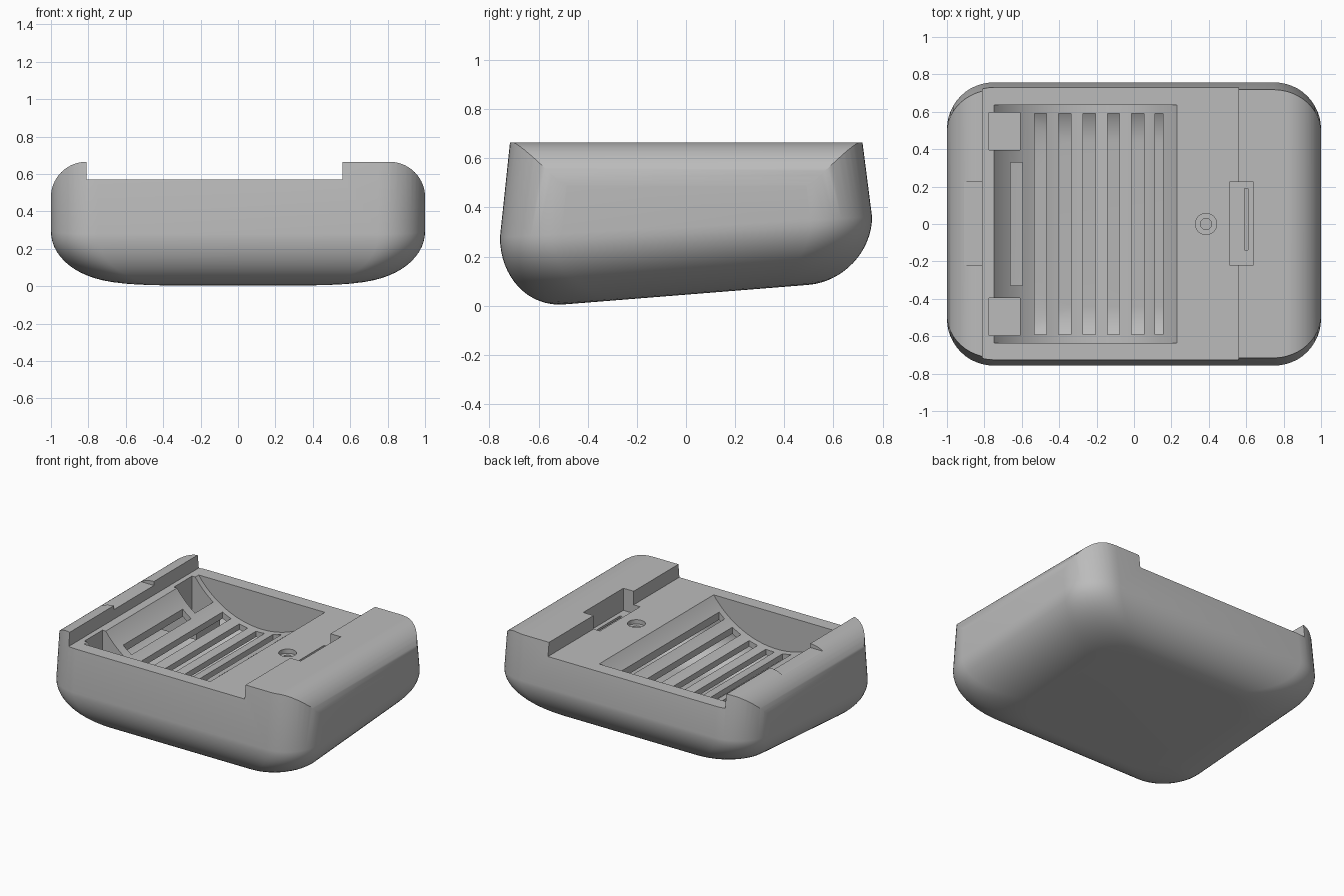
import bpy
import bmesh
from math import sin, cos, pi, radians

old = bpy.data.objects.get("Cube")
if old:
    bpy.data.objects.remove(old, do_unlink=True)

grey = bpy.data.materials.new("plain grey")
grey.use_nodes = True
grey.diffuse_color = (0.5, 0.5, 0.5, 1)
grey.node_tree.nodes["Principled BSDF"].inputs["Base Color"].default_value = (0.5, 0.5, 0.5, 1)


def make(name, bm):
    bmesh.ops.recalc_face_normals(bm, faces=bm.faces)
    mesh = bpy.data.meshes.new(name)
    bm.to_mesh(mesh)
    bm.free()
    mesh.materials.append(grey)
    ob = bpy.data.objects.new(name, mesh)
    bpy.context.collection.objects.link(ob)
    return ob


def box(x0, x1, y0, y1, z0, z1):
    bm = bmesh.new()
    bmesh.ops.create_cube(bm, size=1)
    for v in bm.verts:
        v.co.x = x0 + (v.co.x + 0.5) * (x1 - x0)
        v.co.y = y0 + (v.co.y + 0.5) * (y1 - y0)
        v.co.z = z0 + (v.co.z + 0.5) * (z1 - z0)
    return make("box_cutter", bm)


def extrude_y(points, half):
    """Prism along y from an x-z outline."""
    bm = bmesh.new()
    face = bm.faces.new([bm.verts.new((x, -half, z)) for x, z in points])
    out = bmesh.ops.extrude_face_region(bm, geom=[face])["geom"]
    for v in out:
        if isinstance(v, bmesh.types.BMVert):
            v.co.y = half
    return make("profile_cutter", bm)


def disc(x, y, r, z0, z1):
    bm = bmesh.new()
    bmesh.ops.create_cone(bm, cap_ends=True, segments=40, radius1=r, radius2=r, depth=z1 - z0)
    bmesh.ops.translate(bm, verts=bm.verts, vec=(x, y, (z0 + z1) / 2))
    return make("round_cutter", bm)


def cut(ob, tool, operation="DIFFERENCE"):
    """Apply a boolean and remove its tool."""
    mod = ob.modifiers.new("cut", "BOOLEAN")
    mod.operation = operation
    mod.solver = "EXACT"
    mod.object = tool
    graph = bpy.context.evaluated_depsgraph_get()
    mesh = bpy.data.meshes.new_from_object(ob.evaluated_get(graph))
    ob.modifiers.clear()
    ob.data = mesh
    bpy.data.objects.remove(tool, do_unlink=True)


def tub(name, d, top):
    """Rounded tub with a tilted, rounded base, inset by d."""
    bm = bmesh.new()

    def ring(hx, hy, r, height):
        verts = []
        for k, (sx, sy) in enumerate(((1, 1), (-1, 1), (-1, -1), (1, -1))):
            for i in range(13):
                a = (k + i / 12) * pi / 2
                x = sx * (hx - r) + r * cos(a)
                y = sy * (hy - r) + r * sin(a)
                verts.append(bm.verts.new((x, y, height(y))))
        return verts

    def lower(t):
        def height(y):
            rim, base = 0.32 + 0.055 * y, 0.045 + 0.08 * y + d
            return base + (rim - base) * (1 - sin(t))
        return height

    r = 0.25 - d / 2
    lean = 0.04 * (top - 0.32) / 0.345
    rings = [ring(1 - d, 0.757 - lean - d, r, lambda y: top)]
    for i in range(17):
        t = i / 16 * pi / 2
        s = 1 - cos(t)
        rings.append(ring(1 - d - 0.42 * s, 0.757 - d - 0.26 * s, r, lower(t)))
    n = len(rings[0])
    for a, b in zip(rings, rings[1:]):
        for i in range(n):
            j = (i + 1) % n
            bm.faces.new((a[i], a[j], b[j], b[i]))
    bm.faces.new(rings[0])
    bm.faces.new(rings[-1])
    return make(name, bm)


# Trough dimensions
TX, TZ, TR = -0.26, 0.925, 0.605


def trough(radius, half):
    return extrude_y([(TX + radius * cos(i * pi / 64), TZ + radius * sin(i * pi / 64))
                      for i in range(128)], half)


# Outer body, trimmed to the end-rounded and stepped profile
body = tub("cradle_body", 0, 0.75)
arc = [i * pi / 40 for i in range(21)]
profile = [(1.1, -0.2), (1.1, 0.475)]
profile += [(0.8105 + 0.19 * cos(a), 0.475 + 0.19 * sin(a)) for a in arc]
profile += [(0.56, 0.665), (0.56, 0.57), (-0.81, 0.57), (-0.81, 0.665)]
profile += [(-0.8105 - 0.19 * sin(a), 0.475 + 0.19 * cos(a)) for a in arc]
profile += [(-1.1, 0.475), (-1.1, -0.2)]
cut(body, extrude_y(profile, 1), "INTERSECT")

# Hollow inside, leaving the trough shell and the pocket housings
cavity = tub("cavity", 0.06, 0.47)
cut(cavity, trough(TR + 0.04, 1))
for s in (-1, 1):
    y0, y1 = sorted((s * 0.37, s * 0.63))
    cut(cavity, box(-0.96, -0.58, y0, y1, 0.26, 0.7))
cut(body, cavity)

# Curved trough
cut(body, trough(TR, 0.635))

# Vent slots and the wider end window
for i in range(6):
    x = -0.5 + i * 0.13
    right = x + 0.033 if i < 5 else x + 0.006
    left = x - 0.033 if i < 5 else x - 0.037
    cut(body, box(left, right, -0.59, 0.59, 0.24, 0.72))
cut(body, box(-0.66, -0.595, -0.33, 0.33, 0.24, 0.72))

# Square corner pockets
for s in (-1, 1):
    y0, y1 = sorted((s * 0.395, s * 0.597))
    cut(body, box(-0.775, -0.61, y0, y1, 0.3, 0.72))

# Latch recesses in the two end posts
cut(body, box(-1.1, -0.8, -0.22, 0.225, 0.637, 0.8))
cut(body, box(0.51, 0.64, -0.22, 0.225, 0.51, 0.8))
cut(body, box(0.592, 0.61, -0.14, 0.19, 0.4, 0.8))

# Counterbored screw hole
cut(body, disc(0.385, 0, 0.057, 0.54, 0.7))
cut(body, disc(0.385, 0, 0.03, 0.4, 0.7))

bpy.ops.object.select_all(action="DESELECT")
body.select_set(True)
bpy.context.view_layer.objects.active = body
bpy.ops.object.shade_smooth_by_angle(angle=radians(30))
